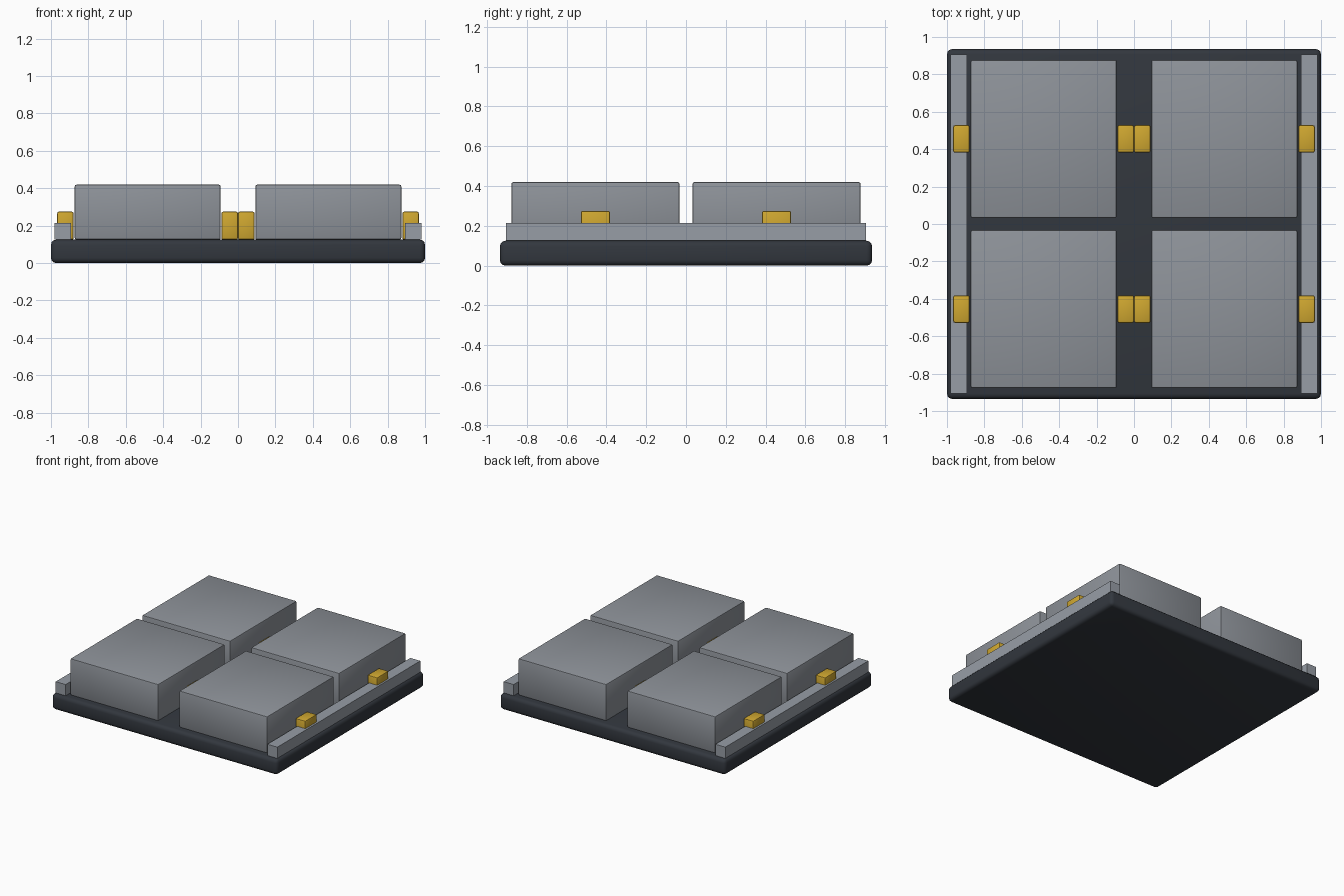
import bpy

if "Cube" in bpy.data.objects:
    bpy.data.objects.remove(bpy.data.objects["Cube"])


def material(name, color):
    m = bpy.data.materials.new(name)
    m.diffuse_color = (*color, 1)
    m.use_nodes = True
    m.node_tree.nodes["Principled BSDF"].inputs["Base Color"].default_value = m.diffuse_color
    return m


dark = material("dark_base", (0.032, 0.038, 0.048))
gold = material("gold", (0.63, 0.39, 0.03))
steel = material("steel", (0.27, 0.29, 0.32))
light_steel = material("light_steel", (0.31, 0.34, 0.38))


def block(name, center, size, mat, bevel=0.0, segments=1):
    """Box given by centre and full size, with optional rounded edges."""
    bpy.ops.mesh.primitive_cube_add(size=1, location=center)
    ob = bpy.context.object
    ob.name = name
    ob.scale = size
    bpy.ops.object.transform_apply(location=False, rotation=False, scale=True)
    ob.data.materials.append(mat)
    if bevel:
        mod = ob.modifiers.new("Bevel", "BEVEL")
        mod.width = bevel
        mod.segments = segments
        bpy.ops.object.modifier_apply(modifier=mod.name)
        bpy.ops.object.shade_smooth_by_angle()
    return ob


# Base plate
TOP = 0.125
block("base_plate", (0, 0, TOP / 2), (2, 1.87, TOP), dark, 0.028, 3)

for sx, side in ((-1, "left"), (1, "right")):
    # Side rail
    block(f"{side}_rail", (sx * 0.938, 0, TOP + 0.045), (0.088, 1.81, 0.09), light_steel)
    for sy, end in ((-1, "front"), (1, "back")):
        # Large block with a clip at each side
        block(f"{end}_{side}_block", (sx * 0.483, sy * 0.455, TOP + 0.147),
              (0.78, 0.845, 0.294), steel, 0.009, 2)
        for x, place in ((0.0445, "inner"), (0.9225, "outer")):
            block(f"{end}_{side}_{place}_clip", (sx * x, sy * 0.455, TOP + 0.075),
                  (0.088, 0.146, 0.15), gold, 0.009, 2)
